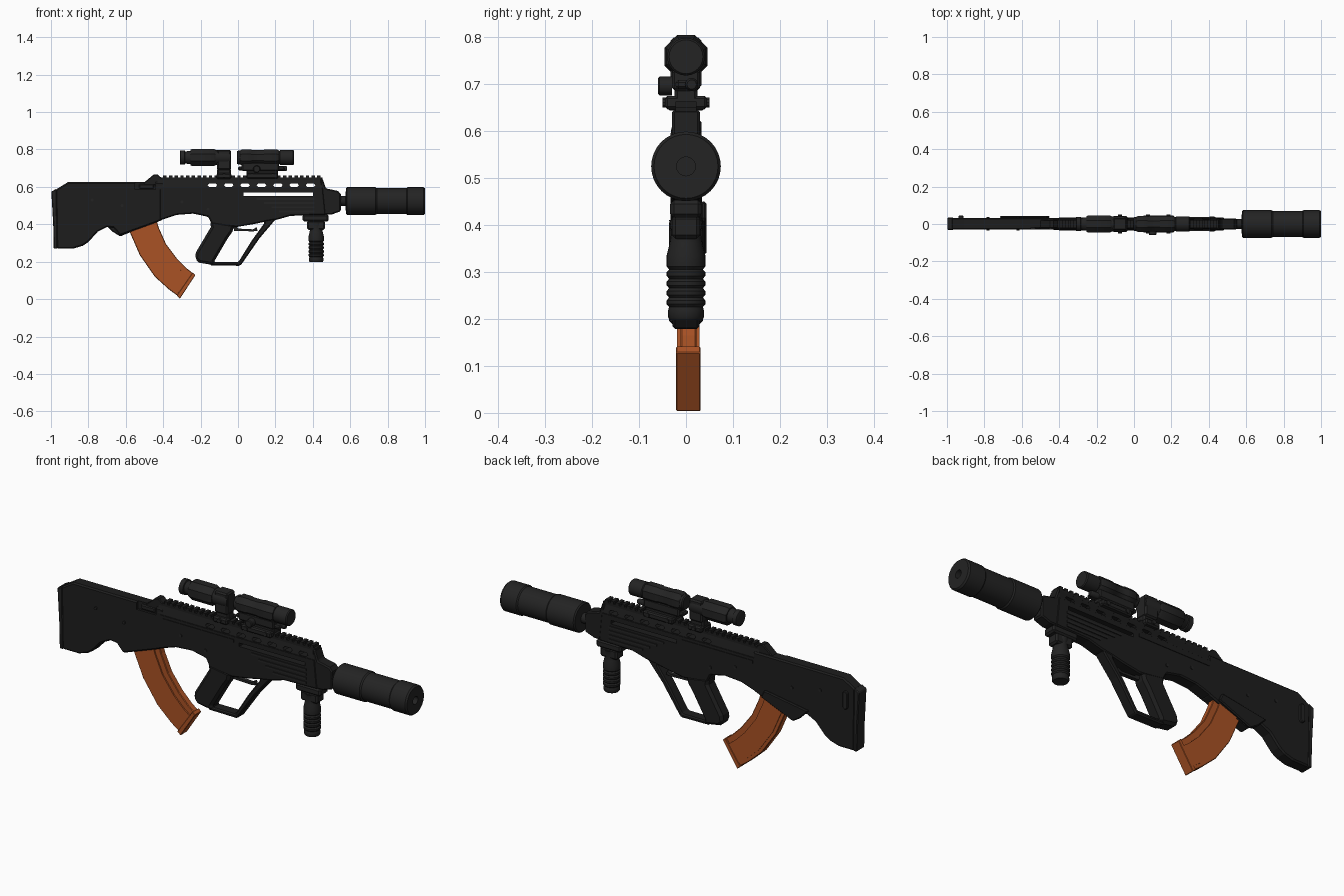
import bpy, bmesh, math
from mathutils import Matrix, Vector

if "Cube" in bpy.data.objects:
    bpy.data.objects.remove(bpy.data.objects["Cube"])


def material(name, rgb):
    m = bpy.data.materials.new(name)
    m.diffuse_color = (*rgb, 1)
    m.use_nodes = True
    m.node_tree.nodes["Principled BSDF"].inputs["Base Color"].default_value = m.diffuse_color
    return m


BLACK = material("matte black", (0.0125, 0.0125, 0.0125))
DARK = material("dark grey", (0.017, 0.017, 0.017))
ORANGE = material("burnt orange", (0.40, 0.085, 0.018))


def finish(bm, name, mat, bevel=0, smooth=False):
    bmesh.ops.recalc_face_normals(bm, faces=bm.faces)
    me = bpy.data.meshes.new(name)
    bm.to_mesh(me)
    bm.free()
    me.materials.append(mat)
    ob = bpy.data.objects.new(name, me)
    bpy.context.collection.objects.link(ob)
    if bevel:
        b = ob.modifiers.new("bevel", 'BEVEL')
        b.width, b.segments, b.limit_method = bevel, 1, 'ANGLE'
        b.angle_limit = math.radians(50)
    if smooth:
        bpy.context.view_layer.objects.active = ob
        ob.select_set(True)
        bpy.ops.object.shade_smooth_by_angle(angle=math.radians(35))
        ob.select_set(False)
    return ob


def extrude(bm, pts, offset):
    f = bm.faces.new([bm.verts.new(p) for p in pts])
    r = bmesh.ops.extrude_face_region(bm, geom=[f])
    bmesh.ops.translate(bm, vec=offset, verts=[v for v in r["geom"] if isinstance(v, bmesh.types.BMVert)])


def prism(name, pts, y0, y1, mat=BLACK, bevel=0):
    """Side outline (x, z) extruded across y."""
    bm = bmesh.new()
    extrude(bm, [(x, y0, z) for x, z in pts], (0, y1 - y0, 0))
    return finish(bm, name, mat, bevel)


def boxes(name, spans, mat=BLACK, bevel=0):
    """One object from (x0, x1, y0, y1, z0, z1) boxes."""
    bm = bmesh.new()
    for x0, x1, y0, y1, z0, z1 in spans:
        m = Matrix.Translation(((x0 + x1) / 2, (y0 + y1) / 2, (z0 + z1) / 2)) @ Matrix.Diagonal((x1 - x0, y1 - y0, z1 - z0, 1))
        bmesh.ops.create_cube(bm, size=1, matrix=m)
    return finish(bm, name, mat, bevel)


def lathe(name, prof, center, axis='X', n=24, mat=DARK, turn=0.0):
    """Profile of (distance, radius) spun round an axis, capped at both ends."""
    bm = bmesh.new()
    rings = []
    for t, r in prof:
        ring = []
        for i in range(n):
            a = 2 * math.pi * i / n + turn
            c, s = r * math.cos(a), r * math.sin(a)
            p = {'X': (t, c, s), 'Y': (c, t, s), 'Z': (c, s, t)}[axis]
            ring.append(bm.verts.new(Vector(p) + Vector(center)))
        rings.append(ring)
    for a, b in zip(rings, rings[1:]):
        for i in range(n):
            bm.faces.new((a[i], a[(i + 1) % n], b[(i + 1) % n], b[i]))
    bm.faces.new(rings[0])
    bm.faces.new(rings[-1])
    return finish(bm, name, mat, smooth=True)


def cut(ob, cutter):
    m = ob.modifiers.new("cut", 'BOOLEAN')
    m.operation, m.object, m.solver = 'DIFFERENCE', cutter, 'EXACT'
    cutter.hide_render = True
    cutter.hide_set(True)


# Stock with butt pad and ejection port
stock = prism("stock", [(-.975, .585), (-.91, .625), (-.40, .625), (-.40, .425), (-.45, .405), (-.63, .34),
                        (-.665, .38), (-.70, .385), (-.75, .36), (-.80, .305), (-.83, .285), (-.88, .27), (-.97, .27)],
              -.03, .033, bevel=.007)
cut(stock, boxes("port_cutter", [(-.55, -.44, -.06, -.018, .585, .66)]))
prism("butt_pad", [(-.998, .575), (-.97, .59), (-.965, .27), (-.985, .27), (-.988, .40)], -.031, .034, DARK, .004)
boxes("bolt", [(-.53, -.45, -.026, -.01, .59, .615)], DARK, .005)
# Raised details on the stock sides
prism("catch_housing", [(-.72, .41), (-.47, .45), (-.45, .41), (-.63, .335), (-.67, .36)], .03, .044, bevel=.005)
sling = [(-.925 + .013 * math.cos(a), .52 + .033 * (1 if math.sin(a) > 0 else -1) + .013 * math.sin(a))
         for a in [math.pi * (i + .5) / 6 for i in range(12)]]
prism("sling_plate", sling, .03, .045, DARK, .003)
for i, (x, z) in enumerate([(-.78, .53), (-.62, .50), (-.30, .52), (-.16, .48)]):
    lathe(f"pin_{i}", [(-.036, .008), (.037, .008)], (x, 0, z), 'Y', 10)

# Lower receiver and handguard, with the long slot cut through
lower = prism("receiver", [(-.42, .60), (.455, .60), (.47, .45), (.28, .445), (.21, .425), (.15, .415), (.08, .40),
                           (-.01, .385), (-.14, .40), (-.16, .44), (-.24, .457), (-.33, .45), (-.42, .42)],
              -.033, .033, bevel=.006)
cut(lower, boxes("slot_cutter", [(.03, .40, -.1, .1, .552, .57)]))
grooves = [(.10 + .04 * i, .41, s * .034 - .003, s * .034 + .003, .53 - .022 * i, .54 - .022 * i)
           for i in range(4) for s in (-1, 1)]
boxes("handguard_ribs", grooves, DARK)
boxes("side_strips", [(-.40, 0, s * .033 - .003, s * .033 + .003, .565, .58) for s in (-1, 1)])

# Tapered upper receiver with a row of vents
bm = bmesh.new()
extrude(bm, [(-.43, y, z) for y, z in [(-.032, .585), (.032, .585), (.032, .60), (.02, .645), (-.02, .645), (-.032, .60)]],
        (.88, 0, 0))
upper = finish(bm, "upper_receiver", BLACK)
bm = bmesh.new()
for i in range(7):
    x = -.137 + i * .0875
    extrude(bm, [(x + dx, -.1, .609 + dz) for dx, dz in
                 [(-.026, 0), (-.018, -.009), (.018, -.009), (.026, 0), (.018, .009), (-.018, .009)]], (0, .2, 0))
cut(upper, finish(bm, "vent_cutter", BLACK))
prism("rear_hump", [(-.51, .61), (-.50, .625), (-.45, .667), (-.43, .667), (-.40, .64), (-.38, .61)], -.022, .022, bevel=.004)
boxes("top_rail", [(-.41, .452, -.022, .022, .638, .65)] +
      [(-.40 + i * .0305, -.382 + i * .0305, -.022, .022, .649, .662) for i in range(28)])

# Nose and barrel
prism("nose", [(.44, .645), (.452, .645), (.47, .592), (.535, .578), (.55, .56), (.55, .47), (.50, .452), (.44, .45)],
      -.03, .03, bevel=.01)
lathe("barrel", [(.50, .026), (.59, .026)], (0, 0, .524), n=16)
# Suppressor with an open muzzle
lathe("suppressor", [(.575, .04), (.578, .068), (.584, .074), (.735, .074), (.742, .069), (.90, .069), (.906, .074),
                     (.992, .074), (1.0, .068), (1.0, .02), (.95, .02)], (0, 0, .524), n=32)

# Pistol grip, guard loop and trigger
prism("pistol_grip", [(-.15, .42), (-.02, .40), (-.03, .36), (-.055, .325), (-.125, .205), (-.12, .18), (-.21, .195),
                      (-.23, .215), (-.225, .25), (-.145, .385)], -.036, .036, bevel=.013)
prism("guard_loop", [(-.15, .18), (.012, .178), (.025, .195), (.115, .325), (.20, .425), (.20, .44), (.14, .44),
                     (.14, .405), (.075, .315), (.002, .198), (-.15, .198)], -.029, .029, bevel=.006)
prism("trigger", [(-.03, .40), (-.01, .40), (0, .377), (.08, .373), (.10, .385), (.105, .365), (.08, .362), (-.02, .365)],
      -.01, .01, DARK)

# Foregrip on its clamp
boxes("foregrip_clamp", [(.345, .485, -.034, .034, .415, .452), (.37, .465, -.03, .03, .37, .42)], DARK, .008)
ribs = [p for i in range(5) for p in ((.225 + .02 * i, .036), (.231 + .02 * i, .041), (.239 + .02 * i, .041))]
lathe("foregrip", [(.197, .034), (.203, .038), (.218, .038)] + ribs +
      [(.335, .041), (.36, .035), (.385, .031), (.41, .036)], (.418, 0, 0), 'Z', 20)

# Curved magazine: body, narrow front rib, floor plate
back = [(-.60, .42), (-.575, .35), (-.525, .235), (-.445, .12), (-.37, .052), (-.31, .008)]
front = [(-.44, .44), (-.425, .385), (-.385, .295), (-.325, .215), (-.275, .165), (-.23, .13)]


def blend(t):
    return [(b[0] + (f[0] - b[0]) * t, b[1] + (f[1] - b[1]) * t) for b, f in zip(back, front)]


def strip(name, t0, t1, y0, y1, bevel=0):
    prism(name, blend(t0) + blend(t1)[::-1], y0, y1, ORANGE, bevel)


strip("magazine_body", .12, .80, -.019, .029)
strip("magazine_front_rib", .78, 1, -.012, .022, .003)
strip("magazine_spine", 0, .14, -.015, .025, .003)
prism("magazine_floor", [(-.31, .003), (-.228, .128), (-.242, .142), (-.328, .018)], -.021, .031, ORANGE, .002)

# Rear magnifier sight on a tall mount
lathe("magnifier", [(-.31, .034), (-.308, .038), (-.285, .038), (-.283, .032), (-.255, .036), (-.25, .04), (-.06, .04),
                    (-.04, .036)], (0, 0, .757))
lathe("magnifier_sleeve", [(-.255, .044), (-.245, .05), (-.13, .05), (-.12, .044)], (0, 0, .757), n=8, turn=math.pi / 8)
boxes("magnifier_mount", [(-.112, -.038, -.033, .033, .69, .798), (-.112, -.038, -.024, .024, .66, .70),
                          (-.115, -.035, -.042, .042, .643, .673)], DARK, .007)

# Front sight on a low mount
lathe("front_sight", [(-.005, .033), (0, .037), (.02, .037), (.022, .034), (.22, .034), (.225, .04), (.295, .04),
                      (.30, .036)], (0, 0, .757))
lathe("sight_housing", [(.012, .04), (.02, .046), (.07, .046), (.075, .043), (.135, .043), (.14, .046), (.21, .046),
                        (.22, .04)], (0, 0, .757), n=8, turn=math.pi / 8)
boxes("sight_mount", [(.02, .22, -.03, .03, .685, .73), (0, .25, -.022, .022, .688, .708),
                      (.045, .215, -.024, .024, .655, .69), (.045, .215, -.045, .045, .645, .674)], DARK, .006)
lathe("adjust_knob", [(-.06, .016), (-.056, .02), (-.03, .02)], (.10, 0, .695), 'Y', 12)
lathe("sight_emitter", [(.20, .014), (.255, .014), (.262, .01)], (0, .012, .698), n=12)
for i, x in enumerate((-.075, .075, .185)):
    lathe(f"clamp_bolt_{i}", [(-.05, .011), (.05, .011)], (x, 0, .66), 'Y', 10)
